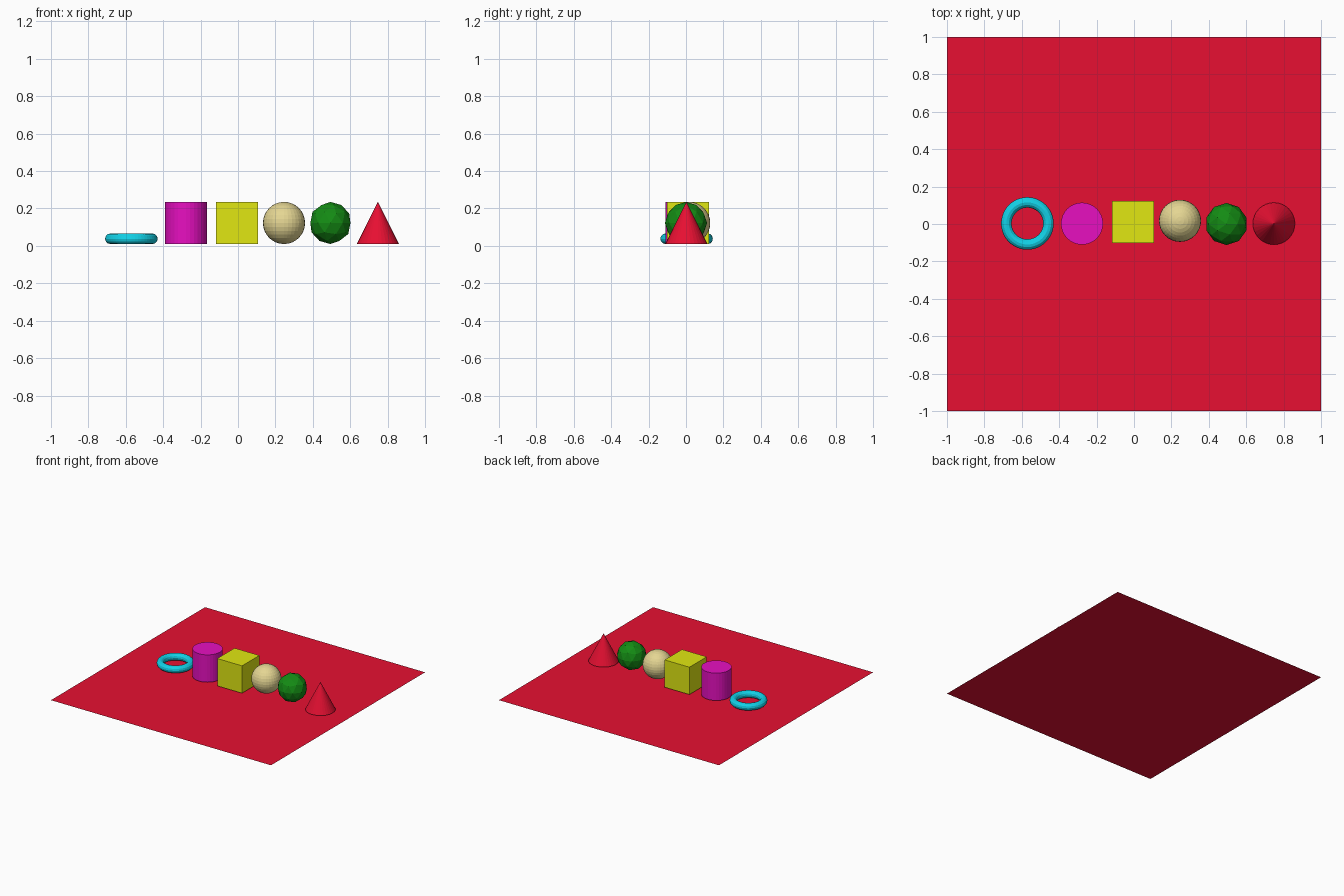
import bpy

if "Cube" in bpy.data.objects:
    bpy.data.objects.remove(bpy.data.objects["Cube"])

R = 0.1125       # shared radius / half-size of the row of solids
ZC = 0.01 + R    # solids hover slightly above the sheet


def material(name, rgb):
    m = bpy.data.materials.new(name)
    m.diffuse_color = (*rgb, 1.0)
    m.use_nodes = True
    m.node_tree.nodes["Principled BSDF"].inputs["Base Color"].default_value = m.diffuse_color
    return m


red = material("red", (0.8, 0.005, 0.032))
cyan = material("cyan", (0.006, 0.64, 0.8))
magenta = material("magenta", (0.8, 0.005, 0.53))
yellow = material("yellow", (0.75, 0.8, 0.006))
beige = material("beige", (0.78, 0.67, 0.29))
green = material("green", (0.007, 0.26, 0.007))


def finish(name, mat):
    ob = bpy.context.object
    ob.name = name
    ob.data.materials.clear()
    ob.data.materials.append(mat)


ops = bpy.ops.mesh

# Square ground sheet
ops.primitive_plane_add(size=2, location=(0, 0, 0))
finish("base_sheet", red)

# Row of solids, left to right
ops.primitive_torus_add(major_radius=R, minor_radius=R / 4, major_segments=48,
                        minor_segments=12, location=(-0.57, 0.003, 0.01 + R / 4))
finish("ring", cyan)

ops.primitive_cylinder_add(vertices=32, radius=R, depth=2 * R, location=(-0.278, 0.002, ZC))
finish("cylinder", magenta)

ops.primitive_cube_add(size=2 * R, location=(-0.005, 0.011, ZC))
finish("cube", yellow)

ops.primitive_uv_sphere_add(segments=32, ring_count=16, radius=R, location=(0.246, 0.017, ZC))
finish("ball", beige)

ops.primitive_ico_sphere_add(subdivisions=2, radius=R, location=(0.494, 0.0, ZC))
finish("faceted_ball", green)

ops.primitive_cone_add(vertices=32, radius1=R, radius2=0, depth=2 * R, location=(0.748, 0.002, ZC))
finish("cone", red)
